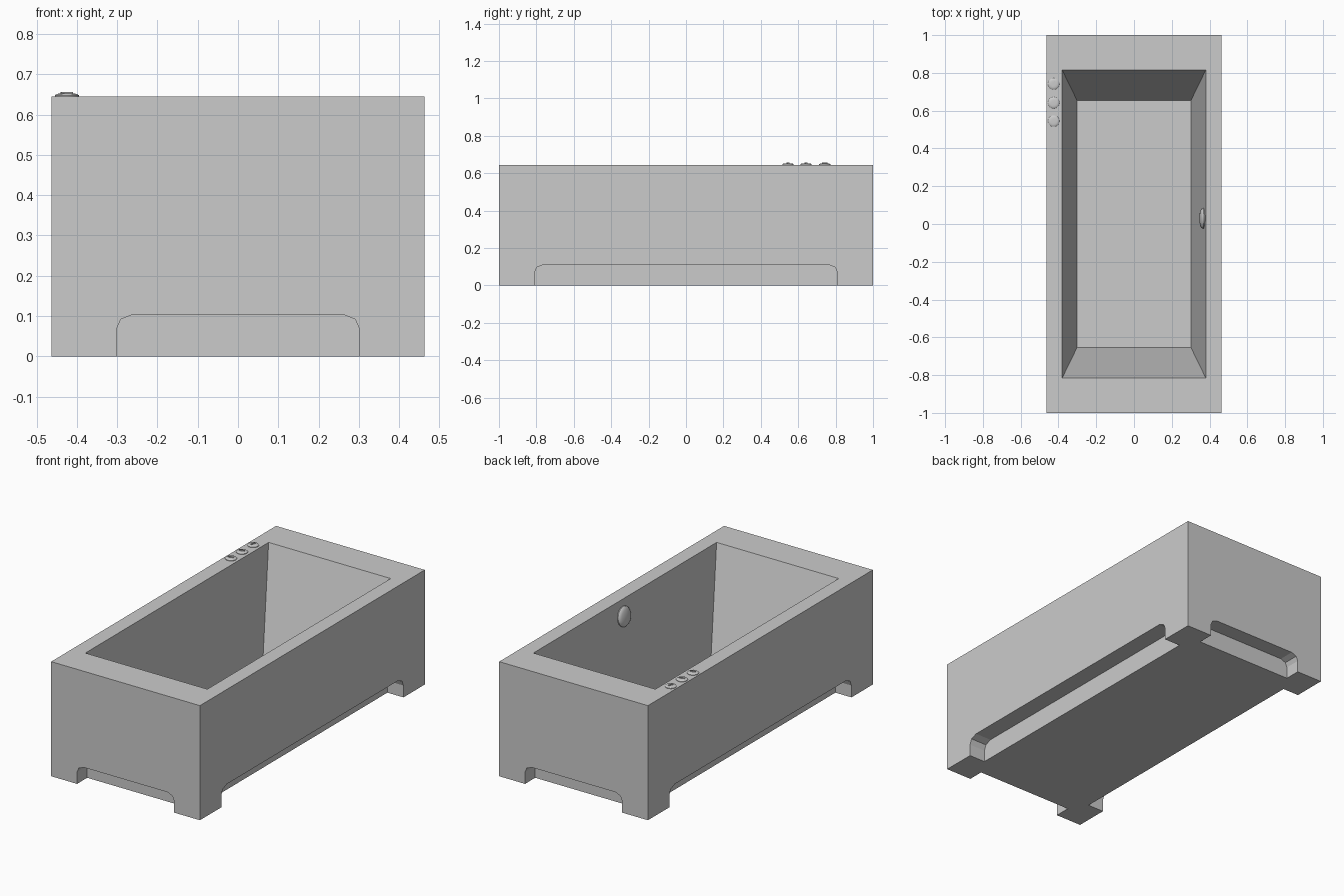
import bpy, bmesh, math
from mathutils import Matrix, Vector

if "Cube" in bpy.data.objects:
    bpy.data.objects.remove(bpy.data.objects["Cube"])

HX, HY, H = 0.463, 1.0, 0.645
FLOOR = 0.09


def make_object(name, bm):
    bmesh.ops.recalc_face_normals(bm, faces=bm.faces)
    mesh = bpy.data.meshes.new(name)
    bm.to_mesh(mesh)
    bm.free()
    ob = bpy.data.objects.new(name, mesh)
    bpy.context.collection.objects.link(ob)
    return ob


def skin(bm, loops):
    """Bridge successive vertex loops and cap both ends."""
    rings = [[bm.verts.new(p) for p in loop] for loop in loops]
    for a, b in zip(rings, rings[1:]):
        n = len(a)
        for i in range(n):
            bm.faces.new((a[i], a[(i + 1) % n], b[(i + 1) % n], b[i]))
    bm.faces.new(rings[0])
    bm.faces.new(rings[-1])


def rect(hx, hy, z):
    return [(-hx, -hy, z), (hx, -hy, z), (hx, hy, z), (-hx, hy, z)]


def notch_cutter(half, height, bevel, end, depth, angle):
    """Chamfer-arched prism cutting inwards from the face at distance end."""
    side = [(half, -0.05), (half, height - 0.9 * bevel),
            (half - 0.25 * bevel, height - 0.3 * bevel), (half - bevel, height)]
    prof = side + [(-x, z) for x, z in reversed(side)]
    bm = bmesh.new()
    skin(bm, [[(x, y, z) for x, z in prof] for y in (-end - 0.05, -end + depth)])
    bm.transform(Matrix.Rotation(angle, 4, 'Z'))
    return make_object("notch_cutter", bm)


def revolve(bm, prof, segs=24):
    skin(bm, [[(r * math.cos(2 * math.pi * i / segs), r * math.sin(2 * math.pi * i / segs), z)
               for i in range(segs)] for r, z in prof])


def shade(ob):
    bpy.ops.object.select_all(action='DESELECT')
    ob.select_set(True)
    bpy.context.view_layer.objects.active = ob
    bpy.ops.object.shade_smooth_by_angle(angle=math.radians(30))


# Tub body: outer box, flat rim and tapered basin in one skin
bm = bmesh.new()
skin(bm, [rect(HX, HY, 0), rect(HX, HY, H), rect(0.38, 0.815, H), rect(0.302, 0.655, FLOOR)])
tub = make_object("tub_body", bm)

# Toe recesses on all four sides leave a foot at each corner
cutters = []
for k in range(4):
    args = (0.302, 0.104, 0.042, HY, 0.09) if k % 2 == 0 else (0.81, 0.112, 0.05, HX, 0.1)
    cutters.append(notch_cutter(*args, k * math.pi / 2))
bpy.context.view_layer.objects.active = tub
tub.select_set(True)
for c in cutters:
    mod = tub.modifiers.new("recess", 'BOOLEAN')
    mod.operation, mod.solver, mod.object = 'DIFFERENCE', 'EXACT', c
    bpy.ops.object.modifier_apply(modifier=mod.name)
    bpy.data.objects.remove(c, do_unlink=True)

# Control buttons on the left rim, each with a raised grip
for i, (y, turn) in enumerate([(0.545, 0.3), (0.642, 0.3), (0.742, 1.2)]):
    bm = bmesh.new()
    revolve(bm, [(0.03, -0.001), (0.03, 0.003), (0.026, 0.006), (0.019, 0.0075), (0.01, 0.008)])
    grip = (Matrix.Rotation(turn, 4, 'Z') @ Matrix.Translation((0, 0, 0.008))
            @ Matrix.Diagonal((0.03, 0.008, 0.007, 1)))
    bmesh.ops.create_cube(bm, size=1, matrix=grip)
    knob = make_object(f"control_knob_{i + 1}", bm)
    knob.location = (-0.425, y, H)
    shade(knob)

# Overflow cover: shallow dome lying on the sloped right wall
slope = 0.078 / (H - FLOOR)
z = 0.555
bm = bmesh.new()
revolve(bm, [(0.055, -0.003), (0.055, 0.005), (0.05, 0.011), (0.037, 0.016), (0.02, 0.019), (0.006, 0.02)])
cover = make_object("overflow_cover", bm)
cover.location = (0.38 - slope * (H - z), 0.03, z)
cover.rotation_euler = Vector((-1, 0, slope)).to_track_quat('Z', 'Y').to_euler()
shade(cover)
